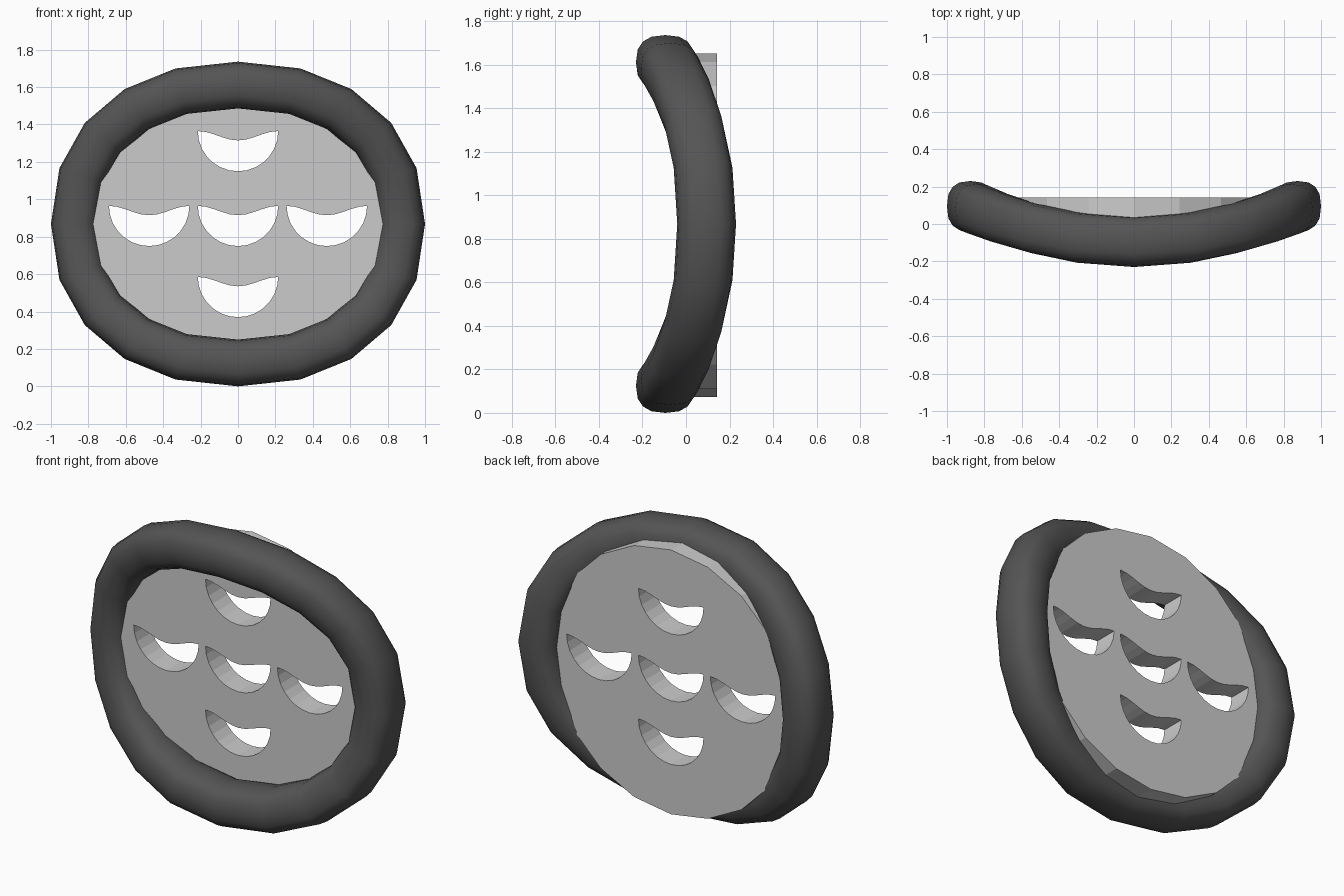
import bpy, bmesh
from math import sin, cos, pi, tau, copysign
from mathutils import Vector

if "Cube" in bpy.data.objects:
    bpy.data.objects.remove(bpy.data.objects["Cube"])

CZ = 0.868  # height of the centre


def spow(v, p):
    return copysign(abs(v) ** p, v)


def make_object(name, bm):
    bmesh.ops.recalc_face_normals(bm, faces=bm.faces)
    me = bpy.data.meshes.new(name)
    bm.to_mesh(me)
    bm.free()
    ob = bpy.data.objects.new(name, me)
    bpy.context.collection.objects.link(ob)
    return ob


def add_prism(bm, outline, y0, y1):
    front = [bm.verts.new((x, y0, z)) for x, z in outline]
    back = [bm.verts.new((x, y1, z)) for x, z in outline]
    bm.faces.new(front)
    bm.faces.new(back[::-1])
    n = len(outline)
    for i in range(n):
        j = (i + 1) % n
        bm.faces.new((front[i], back[i], back[j], front[j]))


# Saddle-curved outer ring, rounded-square section swept round an oval
def path(t):
    x = 0.875 * spow(sin(t), 0.9)
    return Vector((x, -0.095 + 0.248 * x * x, CZ + 0.743 * spow(cos(t), 0.9)))


SEGS, SIDES = 20, 16
bm = bmesh.new()
rings = []
for i in range(SEGS):
    t = tau * i / SEGS
    c = path(t)
    tan = path(t + 0.08) - path(t - 0.08)
    out = Vector((-tan.z, 0, tan.x)).normalized()
    loop = []
    for k in range(SIDES):
        a = tau * k / SIDES
        loop.append(bm.verts.new(c + out * 0.125 * spow(cos(a), 0.78)
                                 + Vector((0, 0.135 * spow(sin(a), 0.78), 0))))
    rings.append(loop)
for i in range(SEGS):
    r, s = rings[i], rings[(i + 1) % SEGS]
    for k in range(SIDES):
        m = (k + 1) % SIDES
        bm.faces.new((r[k], r[m], s[m], s[k]))
for f in bm.faces:
    f.smooth = True
ring = make_object("outer_ring", bm)
mat = bpy.data.materials.new("dark_grey")
mat.diffuse_color = (0.09, 0.09, 0.09, 1)
mat.use_nodes = True
mat.node_tree.nodes["Principled BSDF"].inputs["Base Color"].default_value = mat.diffuse_color
ring.data.materials.append(mat)

# Flat round plate behind the ring opening
bm = bmesh.new()
add_prism(bm, [(0.79 * sin(tau * i / 20), 0.862 + 0.79 * cos(tau * i / 20))
               for i in range(20)], 0.0, 0.142)
plate = make_object("plate", bm)

# Five crescent cut-outs
R = 0.215
crescent = [(-R * cos(pi * i / 14), -R * sin(pi * i / 14)) for i in range(15)]
crescent += [(x, -0.025 * (1 + cos(pi * x / R)))
             for x in [R * (1 - i / 5) for i in range(1, 10)]]
bm = bmesh.new()
for px, pz in [(0, 1.365), (-0.475, 0.965), (0, 0.965), (0.475, 0.965), (0, 0.585)]:
    add_prism(bm, [(px + x, pz + z) for x, z in crescent], -0.3, 0.4)
cutter = make_object("crescent_cutter", bm)
cutter.hide_render = True

mod = plate.modifiers.new("cutouts", 'BOOLEAN')
mod.operation = 'DIFFERENCE'
mod.solver = 'EXACT'
mod.object = cutter
bpy.context.view_layer.objects.active = plate
plate.select_set(True)
bpy.ops.object.modifier_apply(modifier=mod.name)
bpy.data.objects.remove(cutter, do_unlink=True)
